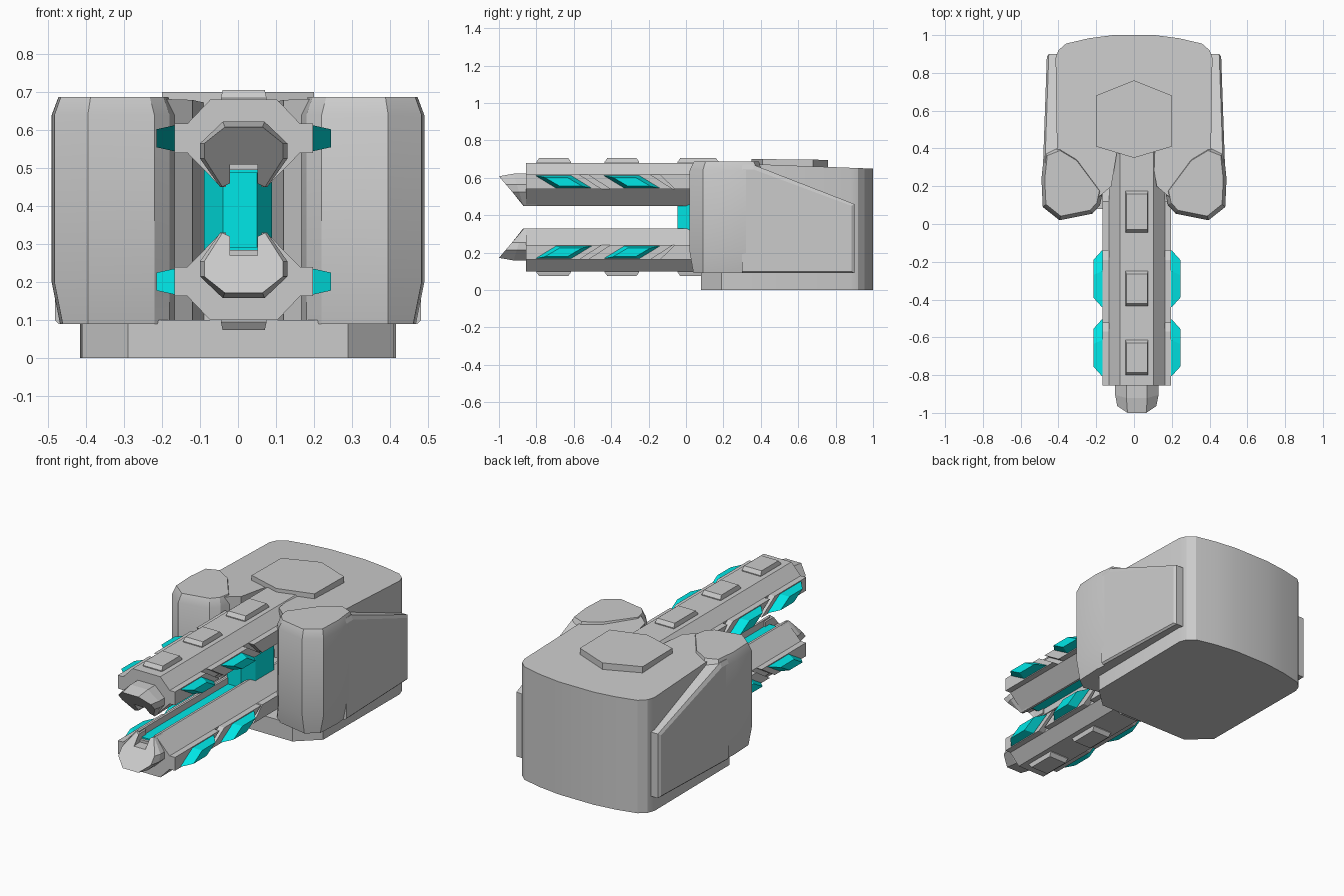
import bpy, bmesh, math

if "Cube" in bpy.data.objects:
    bpy.data.objects.remove(bpy.data.objects["Cube"])

CX = 0.015      # centre line of the rails
MID = 0.78      # lower rail is the upper rail mirrored: z -> MID - z

cyan = bpy.data.materials.new("cyan_glow")
cyan.diffuse_color = (0.0, 0.8, 0.8, 1)
cyan.use_nodes = True
cyan.node_tree.nodes["Principled BSDF"].inputs["Base Color"].default_value = cyan.diffuse_color


def loft(name, loops, mat=None, smooth=False):
    """Skin a list of equal-length closed loops and cap both ends."""
    bm = bmesh.new()
    rings = [[bm.verts.new(p) for p in loop] for loop in loops]
    n = len(rings[0])
    for a, b in zip(rings, rings[1:]):
        for i in range(n):
            j = (i + 1) % n
            bm.faces.new((a[i], a[j], b[j], b[i]))
    bm.faces.new(rings[0])
    bm.faces.new(rings[-1])
    bmesh.ops.recalc_face_normals(bm, faces=bm.faces)
    me = bpy.data.meshes.new(name)
    bm.to_mesh(me)
    bm.free()
    if smooth:
        for p in me.polygons:
            p.use_smooth = True
        me.set_sharp_from_angle(angle=math.radians(25))
    if mat:
        me.materials.append(mat)
    ob = bpy.data.objects.new(name, me)
    bpy.context.collection.objects.link(ob)
    return ob


def both(half):
    """Mirror a half outline (x > 0) into a closed one."""
    return half + [(-x, y) for x, y in reversed(half) if x > 1e-6]


def inset(pts, f, c):
    return [(c[0] + (x - c[0]) * f, c[1] + (y - c[1]) * f) for x, y in pts]


# hull with a curved back and a notch in front for the rails
back = [(0.415, 0.88), (0.40, 0.92), (0.36, 0.955), (0.24, 0.983), (0.11, 1.0)]
plan = both([(0.09, 0.38), (0.12, 0.20), (0.19, 0.14), (0.36, 0.15), (0.405, 0.22)] + back)
loft("hull", [[(x, y, 0.08) for x, y in plan],
              [(x, y, 0.687 - 0.038 * y) for x, y in plan]], smooth=True)

# lower hull base
base = both([(0.29, 0.08), (0.41, 0.19)] + back)
loft("hull_base", [[(x, y, z) for x, y in base] for z in (0, 0.1)], smooth=True)

# hexagonal roof hatch
hatch = [(0, 0.76), (0.2, 0.68), (0.2, 0.41), (0, 0.35), (-0.2, 0.41), (-0.2, 0.68)]
loft("roof_hatch", [[(x, y, 0.64) for x, y in hatch],
                    [(x, y, 0.705 - 0.012 * y) for x, y in hatch]])

# front cheeks and side armour plates
cheek = [(0.165, 0.17), (0.18, 0.10), (0.22, 0.055), (0.395, 0.02), (0.483, 0.09),
         (0.49, 0.24), (0.475, 0.38), (0.40, 0.41), (0.30, 0.35)]
low = [(x - 0.022 * (x > 0.45), y + 0.02 * (y < 0.06)) for x, y in cheek]
top = inset(cheek, 0.89, (0.33, 0.22))
plate = [(0.30, 0.09), (0.90, 0.09), (0.90, 0.46), (0.36, 0.67), (0.30, 0.67)]
plate_out = [(0.30, 0.10), (0.885, 0.10), (0.885, 0.45), (0.36, 0.645), (0.30, 0.645)]
for s, side in ((1, "right"), (-1, "left")):
    loft("cheek_" + side,
         [[(s * x, y, z) for x, y in pts] for pts, z in
          ((low, 0.09), (cheek, 0.2), (cheek, 0.64), (top, 0.687))], smooth=True)
    loft("side_plate_" + side,
         [[(s * 0.40, y, z) for y, z in plate],
          [(s * (0.472 - 0.035 * (y - 0.3)), y, z) for y, z in plate],
          [(s * (0.482 - 0.035 * (y - 0.3)), y, z) for y, z in plate_out]])

# glowing core between the rails
core = [(-0.04, -0.045), (0.05, -0.045), (0.09, 0.03), (0.09, 0.2), (-0.09, 0.2), (-0.09, 0.03)]
loft("energy_core", [[(x, y, z) for x, y in core] for z in (0.27, 0.51)], cyan)

# rail cross-sections (half x, z), each with a groove on the inner face
rail_sec = both([(0.047, 0.495), (0.047, 0.45), (0.06, 0.45), (0.148, 0.54),
                 (0.148, 0.617), (0.088, 0.68)])
nose_sec = both([(0.04, 0.51), (0.04, 0.46), (0.062, 0.45), (0.115, 0.525),
                 (0.115, 0.565), (0.055, 0.622)])
pads = ((-0.80, -0.615), (-0.435, -0.25), (-0.045, 0.175))
cells = (-0.655, -0.29)


def rail(label, fz):
    def sec(pts, y):
        return [(CX + x, y(x, z) if callable(y) else y, fz(z)) for x, z in pts]

    # main beam
    loft(label + "_rail", [sec(rail_sec, -0.855), sec(rail_sec, 0.38)])
    # slanted nose
    tip = [(x * 0.9, min(z, 0.608)) for x, z in nose_sec]
    loft(label + "_nose", [sec(nose_sec, -0.80),
                           sec(nose_sec, lambda x, z: -0.87 - 0.3 * (z - 0.45)),
                           sec(tip, lambda x, z: -1 + 0.85 * (0.608 - z))])
    # glowing strip in the groove
    strip = [(-0.047, 0.487), (0.047, 0.487), (0.047, 0.50), (-0.047, 0.50)]
    loft(label + "_strip", [sec(strip, -0.84), sec(strip, 0.0)], cyan)
    # raised pads on the outer face
    for i, (a, b) in enumerate(pads):
        def ring(g, z):
            return [(CX + x * (0.06 - g * 0.3), y, fz(z)) for x, y in
                    ((-1, a + g), (1, a + g), (1, b - g), (-1, b - g))]
        loft(f"{label}_pad_{i}", [ring(0, 0.66), ring(0, 0.685), ring(0.015, 0.706)])
    # side frames, slanted energy cells
    for s, side in ((1, "right"), (-1, "left")):
        def slab(y0, y1, za, zb, x, lean):
            return [(CX + s * x, y0, fz(zb)), (CX + s * x, y1, fz(zb)),
                    (CX + s * x, y1 + lean, fz(za)), (CX + s * x, y0 + lean, fz(za))]
        for i, (a, b, lean) in enumerate(((-0.855, -0.57, 0.12), (-0.525, -0.19, 0.12),
                                          (-0.14, 0.12, 0.08))):
            front = 0 if i == 0 else lean
            frame = [(a, 0.617), (b, 0.617), (b + lean, 0.54), (a + front, 0.54)]
            loft(f"{label}_frame_{side}_{i}",
                 [[(CX + s * x, y, fz(z)) for y, z in frame] for x in (0.10, 0.182)])
        for i, c in enumerate(cells):
            loft(f"{label}_cell_{side}_{i}",
                 [slab(c - 0.15, c + 0.04, 0.545, 0.612, 0.17, 0.11),
                  slab(c - 0.15, c + 0.04, 0.545, 0.612, 0.185, 0.11),
                  slab(c - 0.10, c + 0.02, 0.555, 0.602, 0.23, 0.08)], cyan)


rail("upper", lambda z: z)
rail("lower", lambda z: MID - z)
